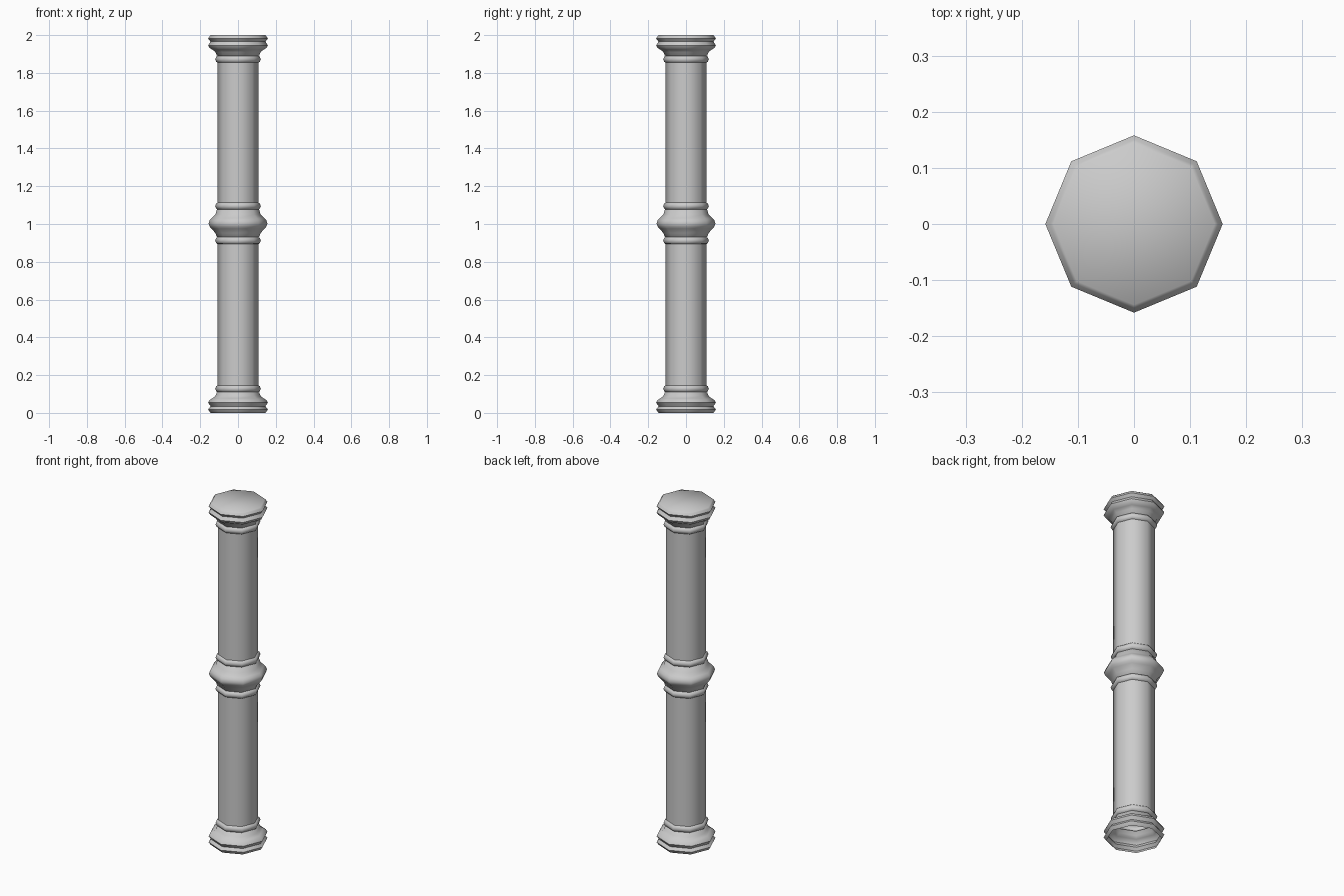
import bpy
import bmesh
from math import cos, sin, pi, radians

cube = bpy.data.objects.get("Cube")
if cube:
    bpy.data.objects.remove(cube, do_unlink=True)

SIDES = 8
SHAFT = 0.108

stone = bpy.data.materials.new("grey_stone")
stone.use_nodes = True
stone.diffuse_color = (0.6, 0.6, 0.6, 1)
stone.node_tree.nodes["Principled BSDF"].inputs["Base Color"].default_value = (0.6, 0.6, 0.6, 1)


def collar(z):
    """Small rounded ring around the shaft."""
    return [(SHAFT, z - 0.018), (0.115, z - 0.014), (0.121, z),
            (0.115, z + 0.014), (SHAFT, z + 0.018)]


# Foot moulding, bottom to top; the capital is its mirror image
foot = [(0.144, 0), (0.15, 0.006), (0.158, 0.019), (0.145, 0.035),
        (0.158, 0.054), (0.15, 0.069), (0.135, 0.077), (0.12, 0.09), (0.112, 0.108)]
foot += collar(0.128)
capital = [(r, 2 - z) for r, z in reversed(foot)]

# Central knop between two collars
knop = [(0.112, 0.932), (0.12, 0.952), (0.14, 0.975), (0.15, 0.986), (0.156, 1.003),
        (0.15, 1.02), (0.14, 1.031), (0.12, 1.05), (0.112, 1.075)]
profile = foot + collar(0.912) + knop + collar(1.095) + capital

# Sweep the profile around the axis; closed on top, open underneath
bm = bmesh.new()
rings = [[bm.verts.new((r * cos(2 * pi * i / SIDES), r * sin(2 * pi * i / SIDES), z))
          for i in range(SIDES)] for r, z in profile]
for low, high in zip(rings, rings[1:]):
    for i in range(SIDES):
        j = (i + 1) % SIDES
        bm.faces.new((low[i], low[j], high[j], high[i]))
bm.faces.new(rings[-1])

mesh = bpy.data.meshes.new("column")
bm.to_mesh(mesh)
bm.free()
mesh.materials.append(stone)
column = bpy.data.objects.new("column", mesh)
bpy.context.collection.objects.link(column)

# Smooth around the shaft, crisp at the grooves and the top edge
bpy.ops.object.select_all(action="DESELECT")
column.select_set(True)
bpy.context.view_layer.objects.active = column
bpy.ops.object.shade_smooth_by_angle(angle=radians(50))
